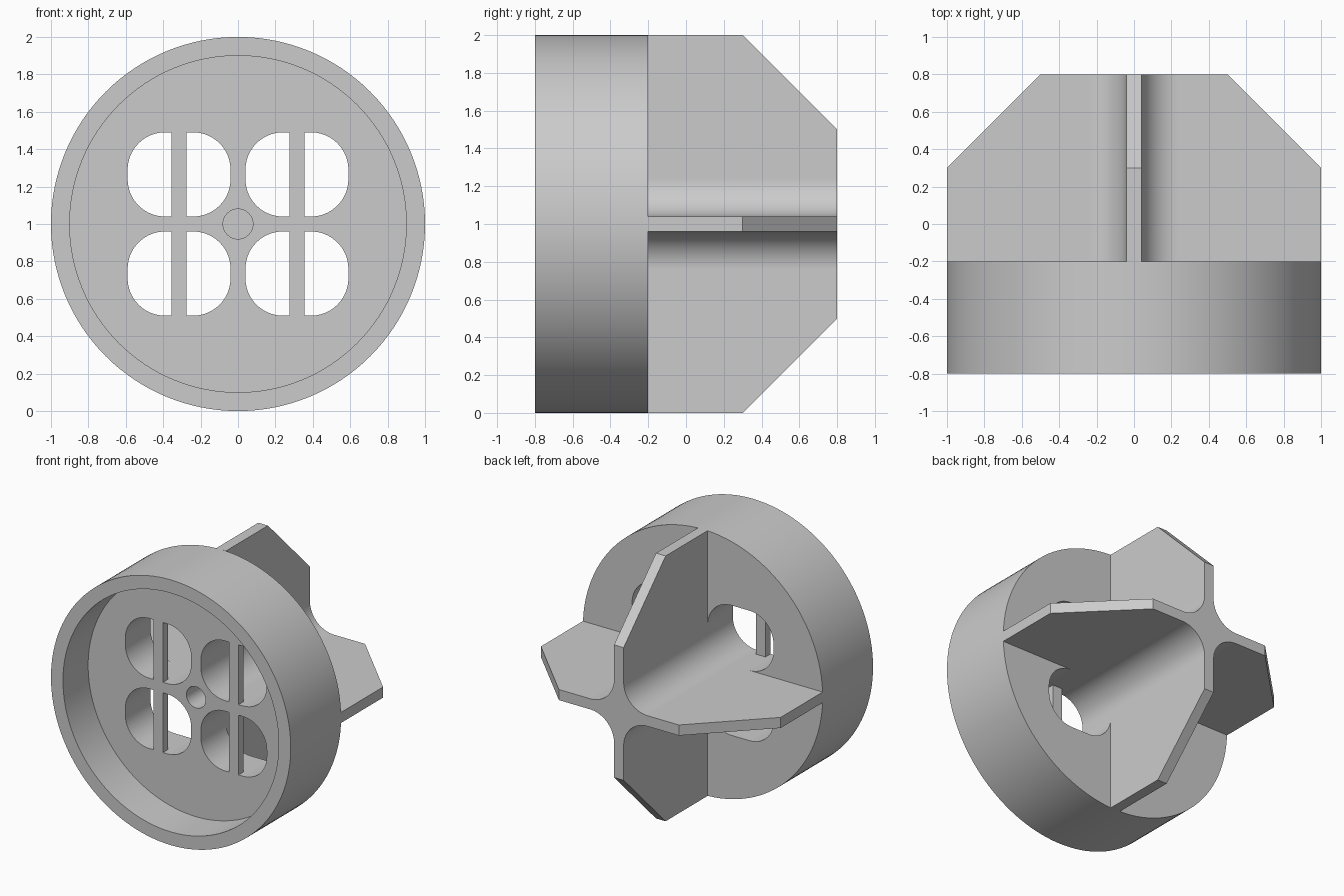
import bpy, bmesh
from math import pi, cos, sin
from mathutils import Vector

if "Cube" in bpy.data.objects:
    bpy.data.objects.remove(bpy.data.objects["Cube"])

grey = bpy.data.materials.new("plain_grey")
grey.use_nodes = True
COLOUR = (0.6, 0.6, 0.6, 1)
grey.diffuse_color = COLOUR
grey.node_tree.nodes["Principled BSDF"].inputs["Base Color"].default_value = COLOUR

MID = 1.0           # height of the axis
HALF = 0.04         # half thickness of fins and webs
FILLET = 0.2
FLOOR, BACK, END = -0.5, -0.2, 0.8


def arc(cx, cz, r, start, stop, n):
    return [(cx + r * cos(start + (stop - start) * i / n),
             cz + r * sin(start + (stop - start) * i / n)) for i in range(n + 1)]


def circle(r, n):
    return arc(0, 0, r, 0, 2 * pi, n)[:-1]


def prism(name, outline, y0, y1, chamfer=None):
    """Extrude an x-z outline (relative to the axis) from y0 to y1."""
    bm = bmesh.new()
    face = bm.faces.new([bm.verts.new((x, y0, z + MID)) for x, z in outline])
    moved = bmesh.ops.extrude_face_region(bm, geom=[face])["geom"]
    bmesh.ops.translate(bm, vec=(0, y1 - y0, 0),
                        verts=[v for v in moved if isinstance(v, bmesh.types.BMVert)])
    # sloped cuts at the four outer tips
    for side in ((1, 0), (-1, 0), (0, 1), (0, -1)) if chamfer else ():
        normal = Vector((side[0], 1, side[1]))
        cut = bmesh.ops.bisect_plane(
            bm, geom=bm.verts[:] + bm.edges[:] + bm.faces[:],
            plane_co=(0, chamfer, MID), plane_no=normal, clear_outer=True)["geom_cut"]
        bmesh.ops.contextual_create(
            bm, geom=[e for e in cut if isinstance(e, bmesh.types.BMEdge)])
    bmesh.ops.recalc_face_normals(bm, faces=bm.faces[:])
    mesh = bpy.data.meshes.new(name)
    bm.to_mesh(mesh)
    bm.free()
    mesh.materials.append(grey)
    obj = bpy.data.objects.new(name, mesh)
    bpy.context.collection.objects.link(obj)
    return obj


def activate(obj):
    bpy.ops.object.select_all(action='DESELECT')
    obj.select_set(True)
    bpy.context.view_layer.objects.active = obj


def carve(target, cutter):
    cutter.hide_render = True
    mod = target.modifiers.new("carve", 'BOOLEAN')
    mod.operation, mod.solver, mod.object = 'DIFFERENCE', 'EXACT', cutter
    activate(target)
    bpy.ops.object.modifier_apply(modifier=mod.name)
    bpy.data.objects.remove(cutter)


def smooth(obj):
    activate(obj)
    bpy.ops.object.shade_smooth_by_angle()
    mod = obj.modifiers.new("even_normals", 'WEIGHTED_NORMAL')
    mod.keep_sharp = True


# round body with a shallow front recess and a blind centre hole
body = prism("round_body", circle(1, 128), -0.8, BACK)
carve(body, prism("recess_cutter", circle(0.9, 128), -0.9, FLOOR))
carve(body, prism("centre_cutter", circle(0.08, 48), -0.6, BACK + 0.1))

# four rounded windows, each with an upright bar flush with the recess floor
X1, Z1 = 0.59, 0.49
corners = ((X1 - FILLET, Z1 - FILLET), (HALF + FILLET, Z1 - FILLET),
           (HALF + FILLET, HALF + FILLET), (X1 - FILLET, HALF + FILLET))
window = [p for i, (cx, cz) in enumerate(corners)
          for p in arc(cx, cz, FILLET, i * pi / 2, (i + 1) * pi / 2, 20)]
bar = ((0.275, HALF), (0.355, HALF), (0.355, Z1), (0.275, Z1))
for sx, side in ((1, "left"), (-1, "right")):
    for sz, level in ((1, "upper"), (-1, "lower")):
        carve(body, prism("window_cutter", [(sx * x, sz * z) for x, z in window],
                          FLOOR - 0.1, BACK + 0.1))
        prism(f"{level}_{side}_bar", [(sx * x, sz * z) for x, z in bar],
              FLOOR, FLOOR + 0.06)
smooth(body)

# four crossed fins with filleted roots and sloped tips
quarter = [(HALF, 1)] + arc(HALF + FILLET, HALF + FILLET, FILLET, pi, 1.5 * pi, 20) + [(1, HALF)]
cross = []
for _ in range(4):
    cross += quarter
    quarter = [(z, -x) for x, z in quarter]
smooth(prism("crossed_fins", cross, BACK, END, chamfer=1.3))
